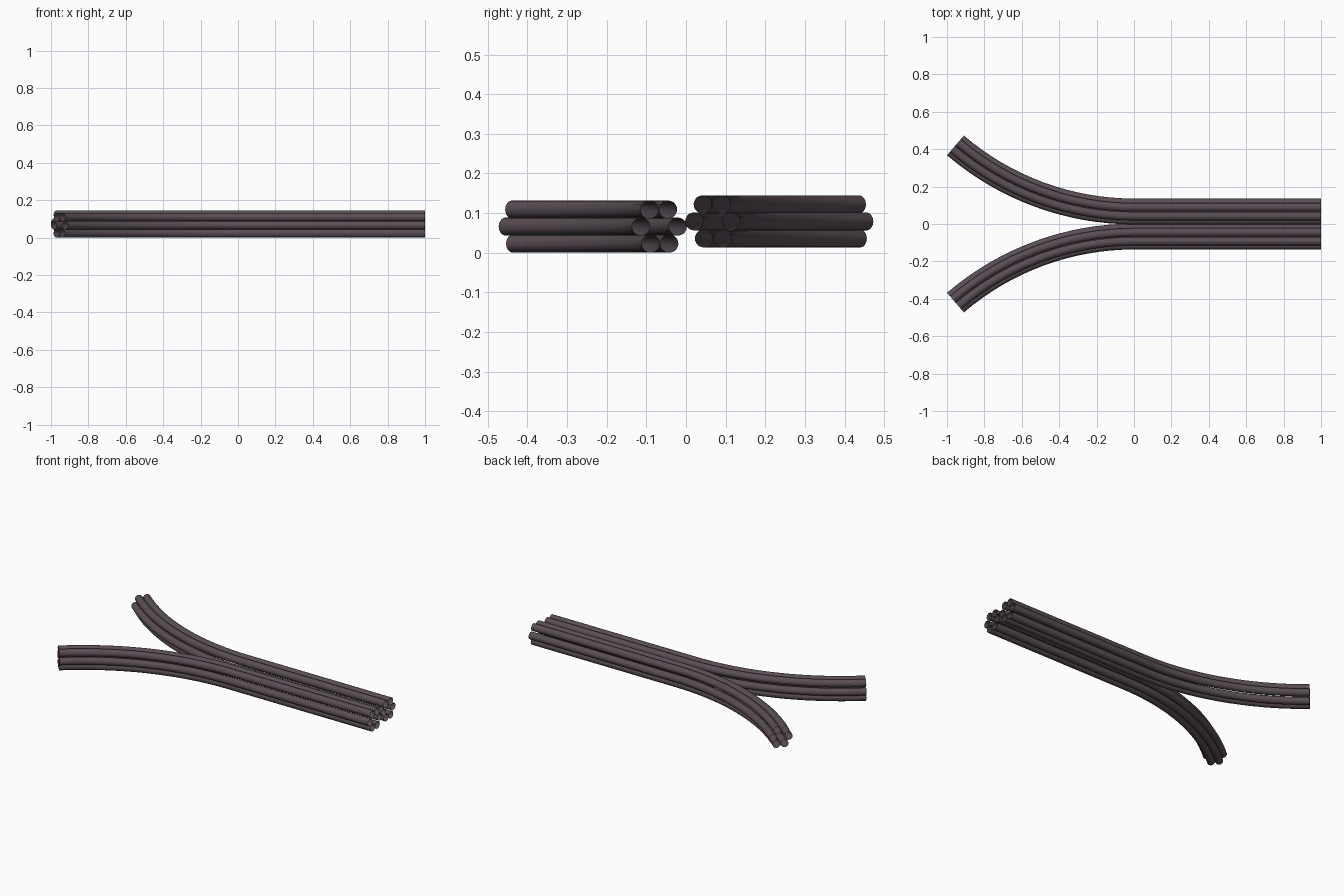
import bpy, bmesh, math

if "Cube" in bpy.data.objects:
    bpy.data.objects.remove(bpy.data.objects["Cube"])

STRAND_R = 0.0227
SIDES = 20
BEND_R = 1.467
BEND_ANGLE = math.radians(40.6)
STEPS = 16

# Slightly turned hexagon of strands: (sideways, up) from the bundle centre
OFFSETS = [(-0.0465, 0), (0.0465, 0), (-0.025, 0.043), (0.022, 0.043),
           (-0.022, -0.043), (0.025, -0.043)]

mat = bpy.data.materials.new("dark_rubber")
mat.diffuse_color = (0.10, 0.075, 0.09, 1)
mat.use_nodes = True
mat.node_tree.nodes["Principled BSDF"].inputs["Base Color"].default_value = mat.diffuse_color


def path(side):
    """Centre line as (x, y, angle): straight run, then an outward arc."""
    pts = [(1.0, 0.0, 0.0)]
    for i in range(STEPS + 1):
        a = BEND_ANGLE * i / STEPS
        pts.append((-BEND_R * math.sin(a), side * BEND_R * (1 - math.cos(a)), side * a))
    return pts


def strand(name, side, cy, cz, off):
    """Open-ended tube following the bundle path at a fixed offset."""
    bm = bmesh.new()
    rings = []
    for x, y, a in path(side):
        ring = []
        for k in range(SIDES):
            t = 2 * math.pi * k / SIDES
            u = off[0] + STRAND_R * math.cos(t)
            w = off[1] + STRAND_R * math.sin(t)
            ring.append(bm.verts.new((x + u * math.sin(a), cy + y + u * math.cos(a), cz + w)))
        rings.append(ring)
    for r0, r1 in zip(rings, rings[1:]):
        for k in range(SIDES):
            j = (k + 1) % SIDES
            f = bm.faces.new((r0[k], r0[j], r1[j], r1[k]))
            f.smooth = True
    bmesh.ops.recalc_face_normals(bm, faces=bm.faces)
    # make sure the tube faces outwards
    f = bm.faces[0]
    mid = sum((v.co for v in rings[0]), rings[0][0].co * 0) / SIDES
    d = f.calc_center_median() - mid
    d.x = 0
    if f.normal.dot(d) < 0:
        bmesh.ops.reverse_faces(bm, faces=bm.faces)
    me = bpy.data.meshes.new(name)
    bm.to_mesh(me)
    bm.free()
    me.materials.append(mat)
    bpy.context.collection.objects.link(bpy.data.objects.new(name, me))


# Two bundles running side by side, then splitting apart
for label, side, cy, cz in (("front", -1, -0.067, 0.066), ("back", 1, 0.067, 0.079)):
    for n, off in enumerate(OFFSETS, 1):
        strand(f"{label}_cable_strand_{n}", side, cy, cz, off)
